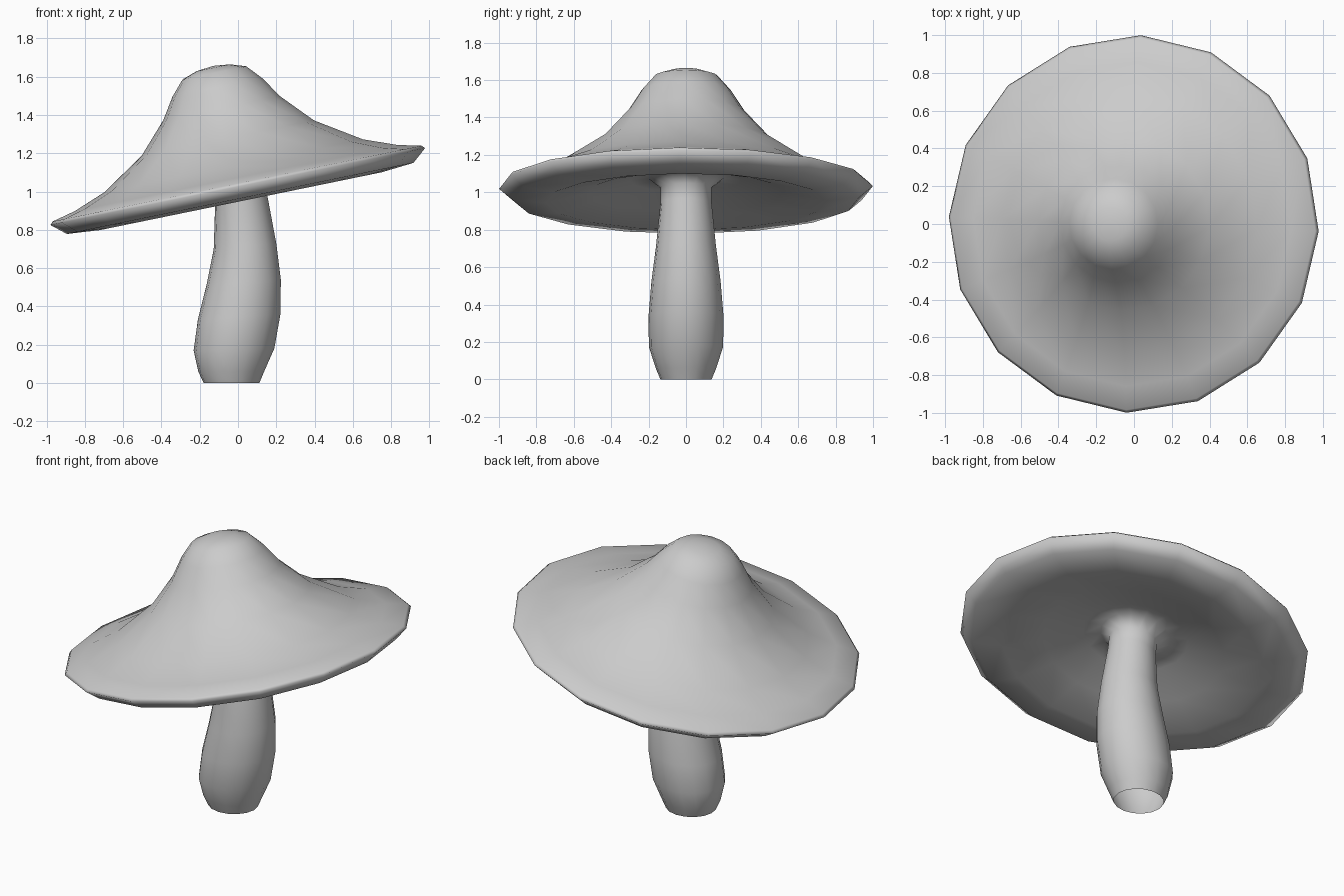
import bpy, bmesh
from math import sin, cos, pi, radians
from mathutils import Matrix, Vector

if "Cube" in bpy.data.objects:
    bpy.data.objects.remove(bpy.data.objects["Cube"])

SIDES = 16
TILT = Matrix.Translation((0, 0, 1.02)) @ Matrix.Rotation(radians(-11.6), 4, 'Y')
TURN = radians(-2.2)


def cap_ring(r, h):
    """Ring in the tilted frame of the cap."""
    return [TILT @ Vector((r * cos(TURN + i * 2 * pi / SIDES),
                           r * sin(TURN + i * 2 * pi / SIDES), h)) for i in range(SIDES)]


def stem_ring(xl, zl, xr, zr, ry):
    """Ring from its left and right points and its half depth."""
    angles = [TURN + i * 2 * pi / SIDES for i in range(SIDES)]
    return [Vector(((xl + xr) / 2 + (xr - xl) / 2 * cos(a), ry * sin(a),
                    (zl + zr) / 2 + (zr - zl) / 2 * cos(a))) for a in angles]


# Cap: crown to rim, then the hollow underside (radius, height)
rings = [cap_ring(r, h) for r, h in [
    (.09, .640), (.17, .613), (.24, .535), (.312, .424), (.46, .265),
    (.69, .117), (.86, .052), (.985, .022), (1.0, .006), (.925, -.057),
    (.75, -.072), (.52, -.02), (.3, .045), (.2, .055)]]

# Stem: flows on from the underside down to the open base
rings += [stem_ring(*s) for s in [
    (-.13, 1.0, .147, 1.05, .137),
    (-.12, .92, .155, .97, .137),
    (-.127, .7, .2, .73, .16),
    (-.165, .51, .224, .54, .185),
    (-.21, .33, .222, .36, .2),
    (-.232, .17, .19, .18, .199),
    (-.208, .06, .137, .06, .162),
    (-.18, 0, .112, 0, .137)]]

# Skin the rings and close the crown
bm = bmesh.new()
loops = [[bm.verts.new(p) for p in ring] for ring in rings]
apex = bm.verts.new(TILT @ Vector((0, 0, .650)))
for i in range(SIDES):
    j = (i + 1) % SIDES
    bm.faces.new((apex, loops[0][i], loops[0][j]))
    for a, b in zip(loops, loops[1:]):
        bm.faces.new((a[i], b[i], b[j], a[j]))
for f in bm.faces:
    f.smooth = True
mesh = bpy.data.meshes.new("mushroom")
bm.to_mesh(mesh)
bm.free()
mushroom = bpy.data.objects.new("mushroom", mesh)
bpy.context.collection.objects.link(mushroom)
